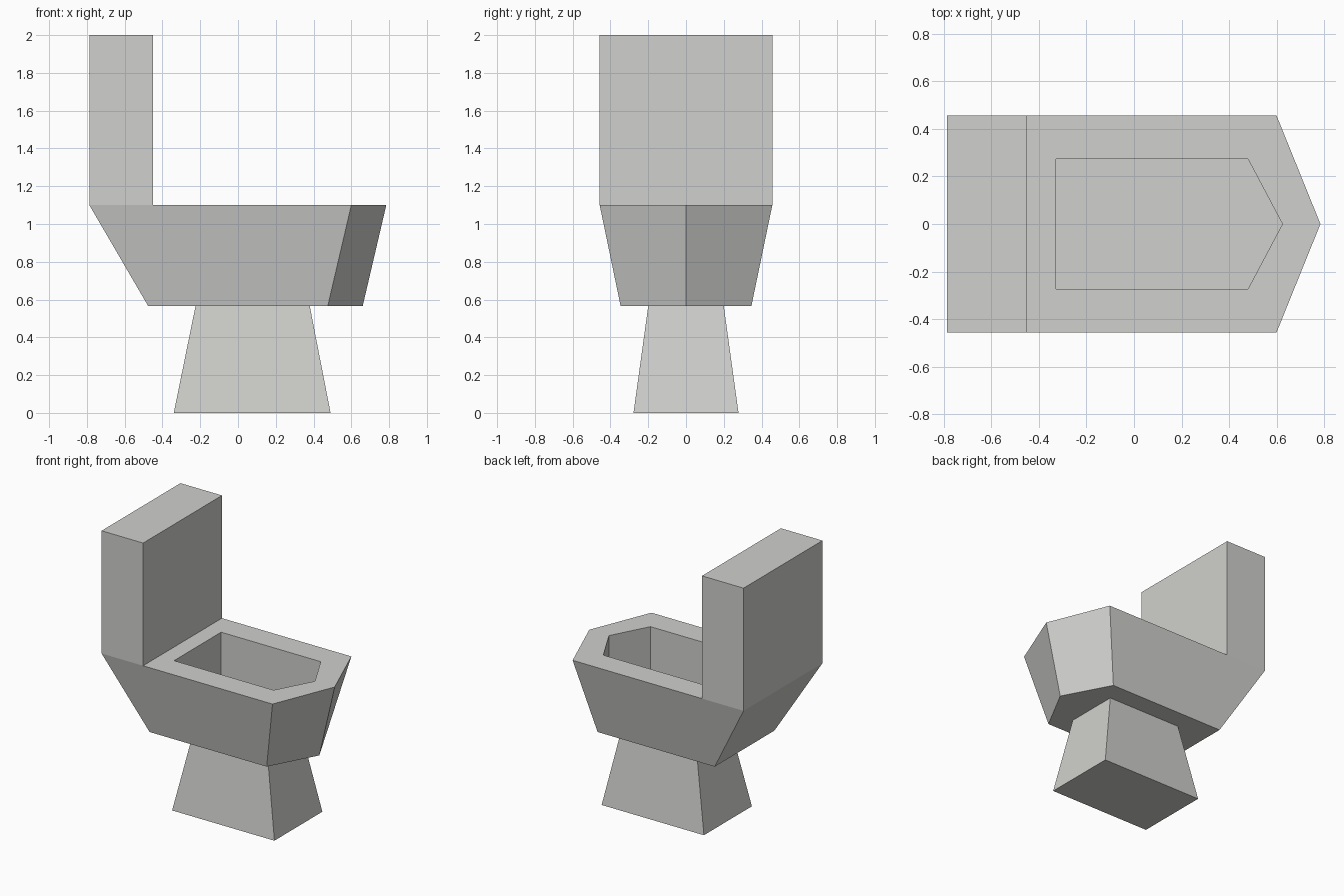
import bpy
import bmesh

if "Cube" in bpy.data.objects:
    bpy.data.objects.remove(bpy.data.objects["Cube"])

# one glazed ceramic colour for every part
ceramic = bpy.data.materials.new("off_white_ceramic")
ceramic.diffuse_color = (0.63, 0.63, 0.61, 1.0)
ceramic.use_nodes = True
ceramic.node_tree.nodes["Principled BSDF"].inputs["Base Color"].default_value = ceramic.diffuse_color


def box_ring(x0, x1, y, z):
    """Rectangle, counter-clockwise from above."""
    return [(x0, -y, z), (x1, -y, z), (x1, y, z), (x0, y, z)]


def pointed_ring(x0, x1, tip, y, z):
    """Rectangle with a pointed +x end, counter-clockwise from above."""
    return [(x0, -y, z), (x1, -y, z), (tip, 0, z), (x1, y, z), (x0, y, z)]


def loft(bm, rings, cap_start=False, cap_end=False):
    loops = [[bm.verts.new(p) for p in ring] for ring in rings]
    for a, b in zip(loops, loops[1:]):
        n = len(a)
        for i in range(n):
            j = (i + 1) % n
            bm.faces.new((a[i], a[j], b[j], b[i]))
    if cap_start:
        bm.faces.new(loops[0][::-1])
    if cap_end:
        bm.faces.new(loops[-1])


def finish(bm, name):
    mesh = bpy.data.meshes.new(name)
    bm.to_mesh(mesh)
    bm.free()
    mesh.materials.append(ceramic)
    bpy.context.collection.objects.link(bpy.data.objects.new(name, mesh))


BASE, RIM, TOP = 0.565, 1.10, 2.0

# tapered pedestal
bm = bmesh.new()
loft(bm, [box_ring(-0.34, 0.49, 0.278, 0), box_ring(-0.225, 0.38, 0.2, BASE)],
     cap_start=True)
finish(bm, "pedestal")

# bowl: flared outside, then flat rim, inner wall and floor
bm = bmesh.new()
loft(bm, [pointed_ring(-0.475, 0.475, 0.66, 0.346, BASE),
          pointed_ring(-0.787, 0.6, 0.785, 0.457, RIM)], cap_start=True)
loft(bm, [pointed_ring(-0.45, 0.6, 0.785, 0.457, RIM),
          pointed_ring(-0.328, 0.48, 0.625, 0.273, RIM),
          pointed_ring(-0.328, 0.48, 0.625, 0.273, 0.66)], cap_end=True)
finish(bm, "bowl")

# upright tank at the back of the bowl
bm = bmesh.new()
loft(bm, [box_ring(-0.787, -0.45, 0.457, RIM), box_ring(-0.787, -0.45, 0.457, TOP)],
     cap_end=True)
finish(bm, "tank")
